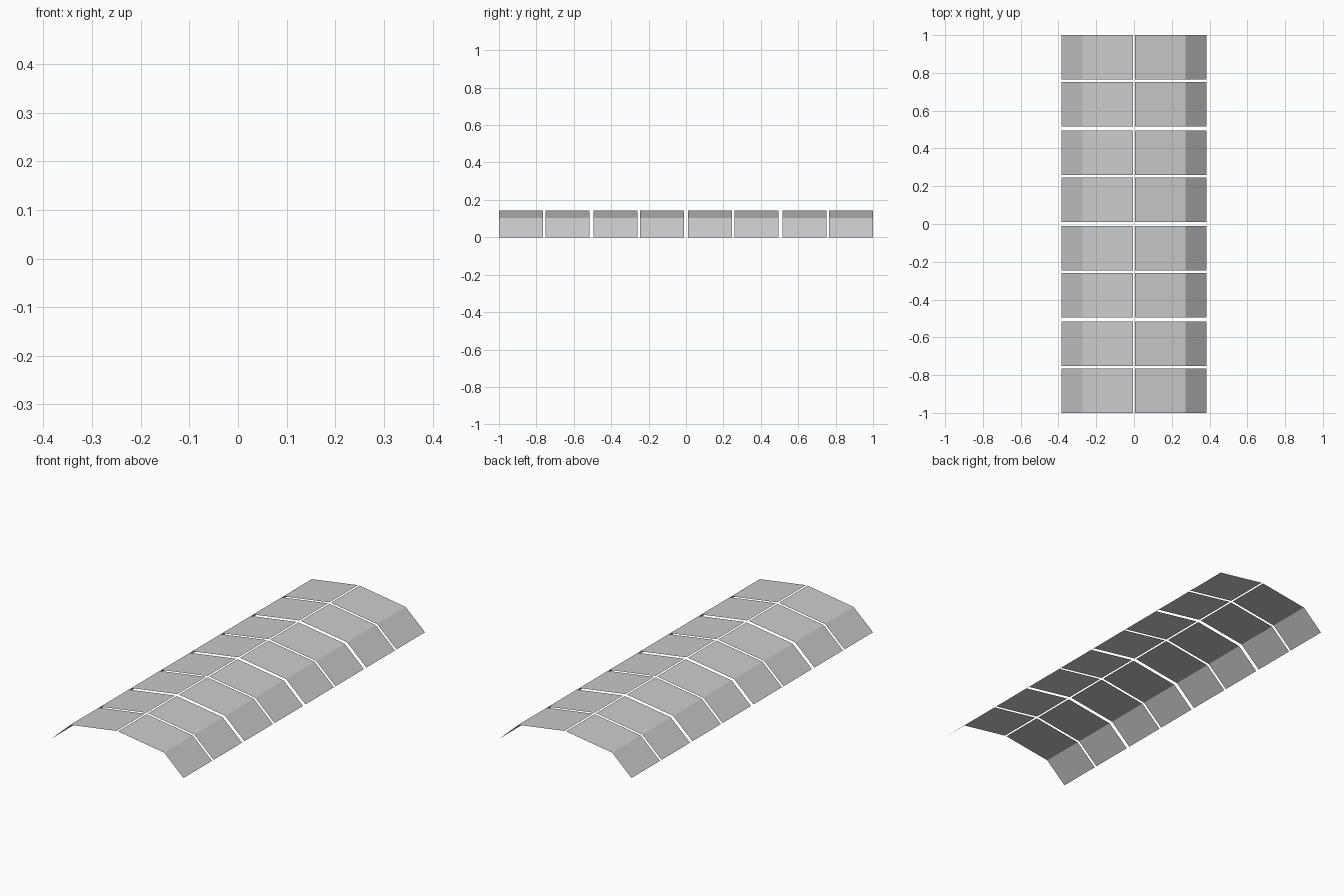
import bpy

if "Cube" in bpy.data.objects:
    bpy.data.objects.remove(bpy.data.objects["Cube"])

# Half cross-section of one bent sheet: ridge, shoulder, eave (x, z)
PROFILE = [(0.005, 0.143), (0.272, 0.103), (0.384, 0.0)]
LENGTH, SEAM, BAY_GAP = 0.236, 0.013, 0.02
PAIR = 2 * LENGTH + SEAM


def roof_panel(name, side, y0, y1):
    verts = [(side * x, y, z) for x, z in PROFILE for y in (y0, y1)]
    faces = []
    for i in range(len(PROFILE) - 1):
        a = 2 * i
        face = (a, a + 2, a + 3, a + 1)
        # Keep normals facing outwards on both sides
        faces.append(face if side > 0 else face[::-1])
    mesh = bpy.data.meshes.new(name)
    mesh.from_pydata(verts, [], faces)
    mesh.update()
    obj = bpy.data.objects.new(name, mesh)
    bpy.context.collection.objects.link(obj)


# Four bays, each with two panels per side
total = 4 * PAIR + 3 * BAY_GAP
for bay in range(4):
    for half in range(2):
        y = -total / 2 + bay * (PAIR + BAY_GAP) + half * (LENGTH + SEAM)
        for side, label in ((-1, "left"), (1, "right")):
            roof_panel(f"roof_panel_{label}_{bay * 2 + half + 1}", side, y, y + LENGTH)
